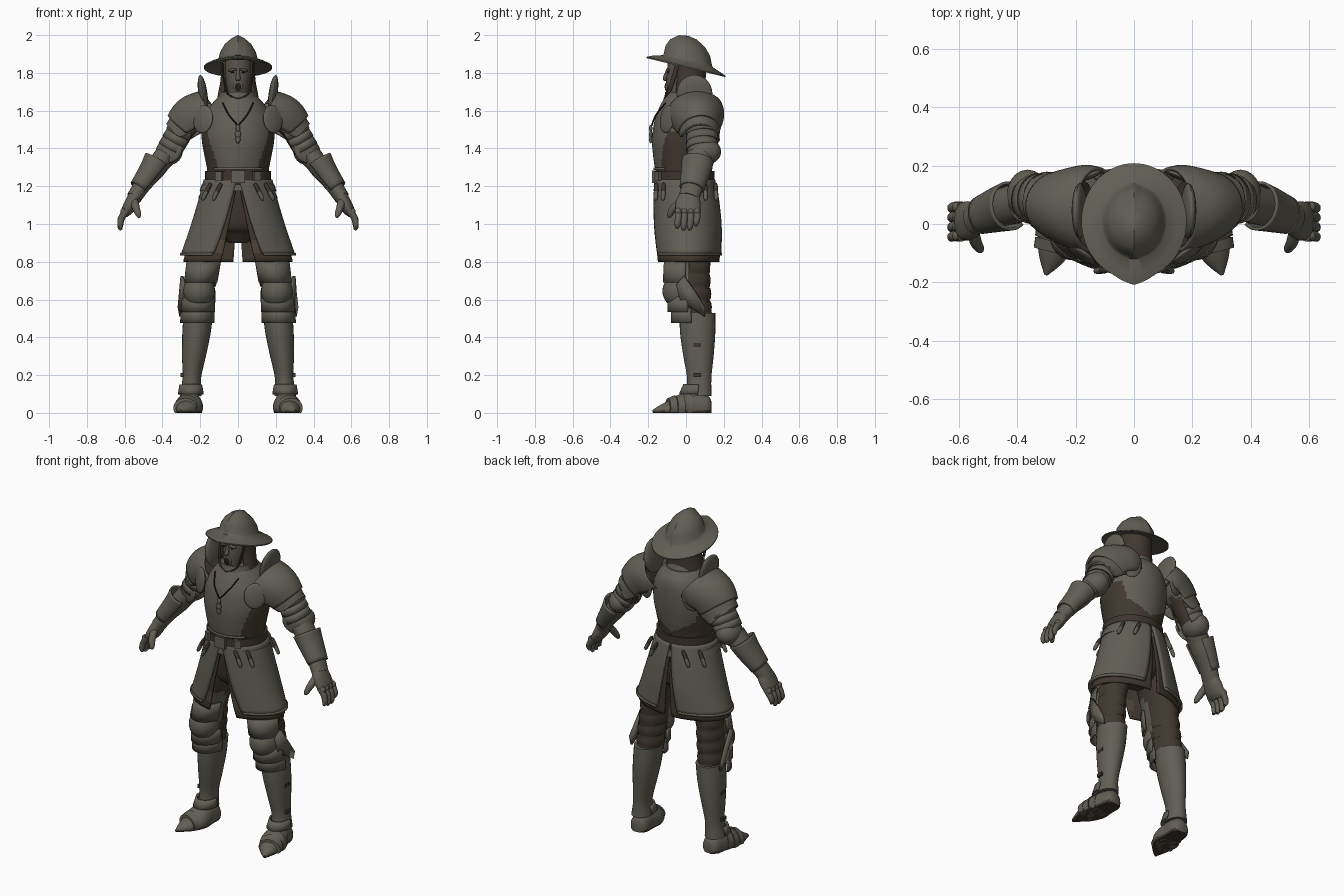
import bpy, bmesh
from math import sin, cos, radians
from mathutils import Vector, Matrix, Euler

if "Cube" in bpy.data.objects:
    bpy.data.objects.remove(bpy.data.objects["Cube"])


def material(name, *rgb):
    m = bpy.data.materials.new(name)
    m.use_nodes = True
    m.diffuse_color = (*rgb, 1)
    m.node_tree.nodes["Principled BSDF"].inputs["Base Color"].default_value = (*rgb, 1)
    return m


steel = material("dull steel", .12, .113, .09)
cloth = material("brown cloth", .053, .04, .028)
leather = material("dark leather", .048, .036, .027)
skin = material("weathered skin", .105, .09, .078)
dark = material("dark recess", .015, .012, .01)
tan = material("tan trim", .085, .062, .042)


def finish(bm, name, mats, paint=None, thick=0, mirror=False, deform=None):
    if deform:
        for v in bm.verts:
            deform(v.co)
    bmesh.ops.recalc_face_normals(bm, faces=bm.faces)
    bm.normal_update()
    if paint:
        for f in bm.faces:
            f.material_index = paint(f.calc_center_median(), f.normal)
    me = bpy.data.meshes.new(name)
    bm.to_mesh(me)
    bm.free()
    ob = bpy.data.objects.new(name, me)
    bpy.context.collection.objects.link(ob)
    for m in mats if isinstance(mats, list) else [mats]:
        me.materials.append(m)
    bpy.ops.object.select_all(action='DESELECT')
    ob.select_set(True)
    bpy.context.view_layer.objects.active = ob
    bpy.ops.object.shade_smooth_by_angle(angle=radians(40))
    if thick:
        s = ob.modifiers.new("thickness", 'SOLIDIFY')
        s.thickness, s.offset = thick, 0
    if mirror:
        ob.modifiers.new("mirror", 'MIRROR')


def smooth_path(rings, sub):
    # Catmull-Rom interpolation of (x, y, z, rx, ry) sections
    r = [Vector(p) for p in rings]
    out = []
    for i in range(len(r) - 1):
        a, b, c, d = r[max(i - 1, 0)], r[i], r[i + 1], r[min(i + 2, len(r) - 1)]
        for k in range(sub):
            t = k / sub
            out.append(b + (c - a) * (t / 2) + (a * 2 - b * 5 + c * 4 - d) * (t * t / 2)
                       + (b * 3 - a - c * 3 + d) * (t ** 3 / 2))
    return out + [r[-1]]


def loft(name, rings, mats, n=28, sub=4, flat=True, arc=None, dip=0, **kw):
    # elliptical sections, level (flat) or square to the path; arc gives an open shell
    bm = bmesh.new()
    path = smooth_path(rings, sub)
    rows, last = [], len(path) - 1
    for i, p in enumerate(path):
        u, v = Vector((1, 0, 0)), Vector((0, 1, 0))
        if not flat:
            t = (path[min(i + 1, last)] - path[max(i - 1, 0)])
            t = Vector(t[:3]).normalized()
            if abs(t.y) > .8:
                u, v = t.cross(Vector((0, 0, 1))).normalized(), Vector((0, 0, 1))
            else:
                u = v.cross(t).normalized() * (1 if t.z > 0 else -1)
                v = t.cross(u) * (1 if t.z > 0 else -1)
        a0, a1, b0, b1 = (arc if len(arc) == 4 else arc * 2) if arc else (0, 360, 0, 360)
        k = i / last
        lo, hi = a0 + (b0 - a0) * k, a1 + (b1 - a1) * k
        row = []
        for j in range(n + 1 if arc else n):
            deg = lo + (hi - lo) * j / n
            a = radians(deg)
            q = Vector(p[:3]) + u * max(p[3], .001) * cos(a) + v * max(p[4], .001) * sin(a)
            # dip lowers the shell towards the front as a chevron
            off = abs((deg + 270) % 360 - 180)
            q.z = max(0, q.z - dip * max(0, 1 - abs(180 - off) / 90))
            row.append(bm.verts.new(q))
        rows.append(row)
    m = len(rows[0])
    for r, s in zip(rows, rows[1:]):
        for j in range(m - 1 if arc else m):
            k = (j + 1) % m
            bm.faces.new((r[j], r[k], s[k], s[j]))
    if not arc:
        bm.faces.new(rows[0])
        bm.faces.new(rows[-1])
    finish(bm, name, mats, **kw)


def limb(name, rings, mats, **kw):
    loft(name, rings, mats, flat=False, **kw)


def blob(name, loc, size, mats, rot=(0, 0, 0), cube=False, **kw):
    bm = bmesh.new()
    mat = Matrix.LocRotScale(Vector(loc), Euler([radians(a) for a in rot]), Vector(size))
    if cube:
        bmesh.ops.create_cube(bm, size=2, matrix=mat)
    else:
        bmesh.ops.create_uvsphere(bm, u_segments=24, v_segments=14, radius=1, matrix=mat)
    finish(bm, name, mats, **kw)


def plate(name, pts, mats, thick=.012, **kw):
    bm = bmesh.new()
    bm.faces.new([bm.verts.new(p) for p in pts])
    finish(bm, name, mats, thick=thick, **kw)


def section(z, rx, front, back):
    return (0, (front + back) / 2, z, rx, (back - front) / 2)


# Kettle hat, tilted back with a pointed brim and a low central ridge
def hat_shape(co):
    if co.z > 1.87:
        ridge = max(0, 1 - abs(co.x) / .022)
        co.y = .01 + (co.y - .01) * (1 + .04 * ridge)
        co.z += .008 * ridge
    if co.y < -.13:
        co.y -= .02 * max(0, 1 - abs(co.x) / .08)
    co.z -= .24 * co.y


loft("kettle_hat", [(0, .01, z, a, b) for z, a, b in (
    (1.99, .005, .005), (1.983, .035, .045), (1.95, .072, .09), (1.91, .095, .114),
    (1.875, .104, .121), (1.865, .112, .13), (1.85, .15, .165), (1.835, .18, .198),
    (1.828, .18, .198), (1.852, .1, .12))], steel, n=64, sub=1, deform=hat_shape)

# Head with an open mouth
loft("head", [section(*s) for s in (
    (1.655, .03, -.085, -.01), (1.675, .045, -.1, .02), (1.71, .057, -.104, .05),
    (1.76, .068, -.105, .075), (1.81, .074, -.1, .09), (1.87, .076, -.098, .1))], skin)
limb("nose", [(0, -.1, 1.815, .008, .006), (0, -.106, 1.79, .01, .01),
              (0, -.11, 1.77, .014, .013), (0, -.104, 1.76, .008, .006)], skin, n=12)
blob("lips", (0, -.1, 1.726), (.026, .01, .03), skin)
blob("open_mouth", (0, -.105, 1.726), (.018, .008, .022), dark)
blob("eye", (.028, -.094, 1.803), (.011, .005, .004), dark, mirror=True)
blob("brow", (.03, -.096, 1.816), (.024, .01, .007), skin, rot=(0, 12, 0), mirror=True)
loft("coif", [section(*s) for s in ((1.64, .11, -.09, .1), (1.7, .1, -.08, .096),
     (1.77, .088, -.075, .1), (1.86, .086, -.08, .108))], cloth,
     arc=(-42, 222), thick=.008)
limb("chin_strap", [(.082, -.045, 1.85, .004, .012), (.075, -.07, 1.76, .004, .012),
     (.055, -.095, 1.69, .004, .01), (.0, -.112, 1.662, .005, .008)], leather, n=10, mirror=True)
loft("gorget", [section(*s) for s in ((1.6, .145, -.14, .15), (1.65, .112, -.122, .12),
     (1.685, .1, -.112, .105), (1.7, .098, -.11, .1))], steel)


# Torso armour: front and back plates over cloth flanks
def torso_paint(c, n):
    if c.z < 1.285:
        return 2
    if c.z < 1.49 and abs(n.x) > .6 + 1.1 * (c.z - 1.3):
        return 1
    return 1 if c.y > .03 and c.z < 1.3 + .6 * abs(c.x) else 0


loft("cuirass", [section(*s) for s in (
    (1.19, .165, -.15, .14), (1.28, .163, -.162, .138), (1.36, .177, -.174, .152),
    (1.45, .192, -.18, .165), (1.55, .185, -.166, .17), (1.62, .15, -.14, .16),
    (1.67, .108, -.112, .12))], [steel, cloth, leather], n=96, sub=10, paint=torso_paint)
loft("cuirass_rim", [section(z, .167, -.168, .143) for z in (1.285, 1.298)], steel, sub=1,
     arc=(-140, -40), thick=.008)

# Chain with pendant
limb("neck_chain", [(.08, -.108, 1.64, .004, .004), (.05, -.158, 1.58, .004, .004),
                    (.0, -.182, 1.52, .004, .004)], dark, n=8, mirror=True)
for k, (z, r) in enumerate(((1.505, .012), (1.475, .017), (1.447, .013))):
    blob(f"pendant_{k}", (0, -.187, z), (r, .009, .02), steel)

# Belts, buckle and hanging pouches
loft("waist_belt", [section(z, .176, -.17, .15) for z in (1.23, 1.28)], leather, sub=1)
blob("buckle", (0, -.172, 1.25), (.036, .009, .034), steel, cube=True)
blob("side_buckle", (.1, -.148, 1.255), (.02, .009, .024), steel, rot=(0, 0, 30),
     cube=True, mirror=True)
loft("hip_belt", [section(1.175, .203, -.172, .162), section(1.21, .193, -.168, .157)],
     steel, sub=1, dip=.02)
for k, deg in enumerate((-62, -42, 35, 62)):
    a = radians(deg)
    x, y = .205 * cos(a), .178 * sin(a)
    limb(f"pouch_{k}", [(x - .01, y, 1.215, .006, .006), (x, y, 1.2, .011, .011),
         (x + .03, y * 1.02, 1.14, .011, .011), (x + .036, y * 1.02, 1.125, .005, .005)],
         [steel, leather], n=12, mirror=True, paint=lambda c, n: int(c.z > 1.175))

# Split skirt: steel panels over a longer cloth layer with a worn tan corner
skirt = [(1.235, .176, -.162, .148), (1.13, .203, -.168, .17),
         (.98, .248, -.172, .186), (.835, .298, -.165, .186)]
loft("skirt_plate", [section(*s) for s in skirt], steel, arc=(-89, 89, -63, 76),
     thick=.012, mirror=True)
loft("skirt_edge", [(0, .011, z, .302, .178) for z in (.833, .847)], steel, sub=1,
     arc=(-63, 76), thick=.012, mirror=True)
loft("skirt_lining", [section(z - .035 * (z < .9), rx - .012, f + .012, b - .012)
     for z, rx, f, b in skirt], [cloth, tan], n=60, sub=6, arc=(-90, 90, -71, 85), thick=.01,
     mirror=True, paint=lambda c, n: int(c.y < 0 and .85 < c.z < .93 and c.x < .115))
loft("hips", [section(*s) for s in ((.9, .05, -.03, .07), (.95, .11, -.07, .11),
     (1.0, .16, -.11, .13), (1.2, .165, -.14, .13))], cloth)

# Legs
loft("thigh", [(.125, .015, 1.0, .1, .12), (.16, .015, .87, .084, .12),
     (.192, .01, .73, .077, .115), (.205, .02, .6, .075, .105), (.21, .05, .49, .07, .095)],
     [steel, cloth], mirror=True, paint=lambda c, n: int(c.y > 0 or c.z > .86))
for k in range(4):
    z = .56 + .07 * k
    loft(f"thigh_wrap_{k}", [(.207 - .006 * k, .025 - .003 * k, z + d, .076 + e, .105 + e)
         for d, e in ((-.03, .002), (0, .007), (.03, .002))], cloth, arc=(0, 180), sub=2,
         mirror=True)
loft("cuisse", [(.18, .0, .8, .088, .112), (.196, -.005, .69, .085, .113)], steel, sub=2,
     arc=(-165, 0), dip=-.04, thick=.01, mirror=True)
blob("knee_cop", (.206, -.035, .645), (.084, .09, .09), steel, mirror=True)
for k in range(2):
    loft(f"knee_lame_{k}", [(.209 + .004 * k, .012 + .018 * k, .615 - .06 * k, .084, .104),
         (.212 + .004 * k, .015 + .018 * k, .535 - .06 * k, .086, .108)], steel, sub=2,
         arc=(-178, -2), dip=.06, thick=.01, mirror=True)
plate("knee_wing", [(.283, -.05, .68), (.297, -.01, .725), (.303, .05, .64), (.312, .1, .56),
      (.303, .1, .51), (.297, .04, .55), (.285, -.03, .6)], steel, thick=.016, mirror=True)
loft("greave", [(.21, .06, .53, .078, .095), (.22, .062, .42, .075, .093),
     (.233, .066, .3, .063, .08), (.245, .07, .18, .049, .064), (.25, .068, .09, .058, .068)],
     steel, mirror=True)
for z in (.2, .36):
    blob(f"greave_clasp_{z}", (.293 - .05 * (z - .2), .06, z), (.012, .02, .01), leather,
         cube=True, mirror=True)

# Feet, turned out, with overlapping lames
loft("ankle_cuff", [(.25, .058, .15, .055, .068), (.25, .048, .1, .064, .08)], steel, sub=2,
     arc=(-190, 10), dip=.03, thick=.01, mirror=True)
limb("sabaton", [(.242, .132, .03, .03, .04), (.244, .11, .03, .052, .065),
     (.25, .04, .03, .06, .085), (.258, -.03, .03, .072, .066), (.275, -.09, .02, .056, .046),
     (.289, -.135, .014, .034, .028), (.302, -.175, .008, .005, .009)], [steel, leather],
     mirror=True, paint=lambda c, n: int(n.z < -.7 or c.z < .012))
for k, (y, w, h) in enumerate(((.02, .067, .085), (-.02, .075, .075), (-.06, .07, .064))):
    x = .262 - .23 * y
    limb(f"toe_lame_{k}", [(x - .004, y, .03, w - .002, h), (x + .005, y - .036, .026, w - .006,
         h - .012)], steel, sub=1, mirror=True)

# Shoulders
limb("pauldron", [(.135, .05, 1.605, .115, .14), (.175, .055, 1.575, .132, .142),
     (.22, .06, 1.54, .142, .128), (.262, .068, 1.49, .134, .107)], steel,
     arc=(-125, 125, -88, 105), thick=.012, mirror=True)
limb("pauldron_rim", [(.24, .068, 1.51, .124, .108), (.285, .074, 1.46, .114, .098),
     (.3, .075, 1.445, .112, .098)], steel, arc=(-100, 115, -70, 95), thick=.012, mirror=True)
blob("neck_guard", (.186, .045, 1.69), (.024, .095, .1), steel, rot=(0, 8, 0), mirror=True)
blob("armpit_plate", (.185, -.1, 1.555), (.062, .016, .075), steel, rot=(-8, 0, 35), mirror=True)
blob("rear_armpit_plate", (.16, .165, 1.56), (.06, .014, .08), steel, rot=(0, 0, -20), mirror=True)

# Arms
limb("upper_arm", [(.19, .06, 1.6, .075, .09), (.285, .082, 1.52, .07, .08),
     (.352, .09, 1.4, .06, .07), (.43, .06, 1.3, .05, .06)], [steel, cloth], mirror=True,
     paint=lambda c, n: int(n.x < -.6 and c.z > 1.36))
for k in range(3):
    x, z = .29 + .02 * k, 1.51 - .038 * k
    limb(f"arm_lame_{k}", [(x, .084, z, .071, .08), (x + .021, .087, z - .039, .075, .084)],
         steel, sub=1, thick=.006, arc=(-140, 140), mirror=True)
blob("elbow_cop", (.364, .1, 1.383), (.072, .086, .07), steel, rot=(0, 35, 0), mirror=True)
blob("elbow_wing", (.355, .025, 1.38), (.068, .014, .05), steel, rot=(0, 40, 15), mirror=True)
limb("vambrace", [(.385, .075, 1.365, .056, .068), (.44, .06, 1.29, .055, .066),
     (.5, .04, 1.215, .046, .058), (.55, .015, 1.14, .04, .055)], steel, mirror=True)
limb("gauntlet_cuff", [(.425, .062, 1.335, .072, .08), (.46, .052, 1.28, .061, .074),
     (.525, .03, 1.19, .047, .06)], steel, arc=(-130, 130), thick=.01, mirror=True)

# Hands
limb("palm", [(.535, .022, 1.165, .036, .048), (.562, .012, 1.115, .036, .066),
     (.588, .01, 1.07, .03, .064), (.6, .008, 1.045, .016, .052)], steel, mirror=True)
for k in range(4):
    y = .058 - .033 * k
    tip = .978 - .01 * (k in (1, 2)) + .012 * (k == 0)
    limb(f"finger_{k}", [(.588, y, 1.075, .02, .019), (.615, y, 1.035, .018, .018),
         (.624, y - .004, tip + .02, .015, .016), (.618, y - .006, tip, .008, .009)],
         steel, n=12, mirror=True)
    blob(f"knuckle_{k}", (.606, y, 1.065), (.017, .018, .02), steel, mirror=True)
limb("thumb", [(.55, -.03, 1.12, .022, .02), (.54, -.065, 1.085, .02, .02),
     (.527, -.085, 1.05, .015, .015), (.522, -.09, 1.035, .007, .008)], steel, n=12, mirror=True)
